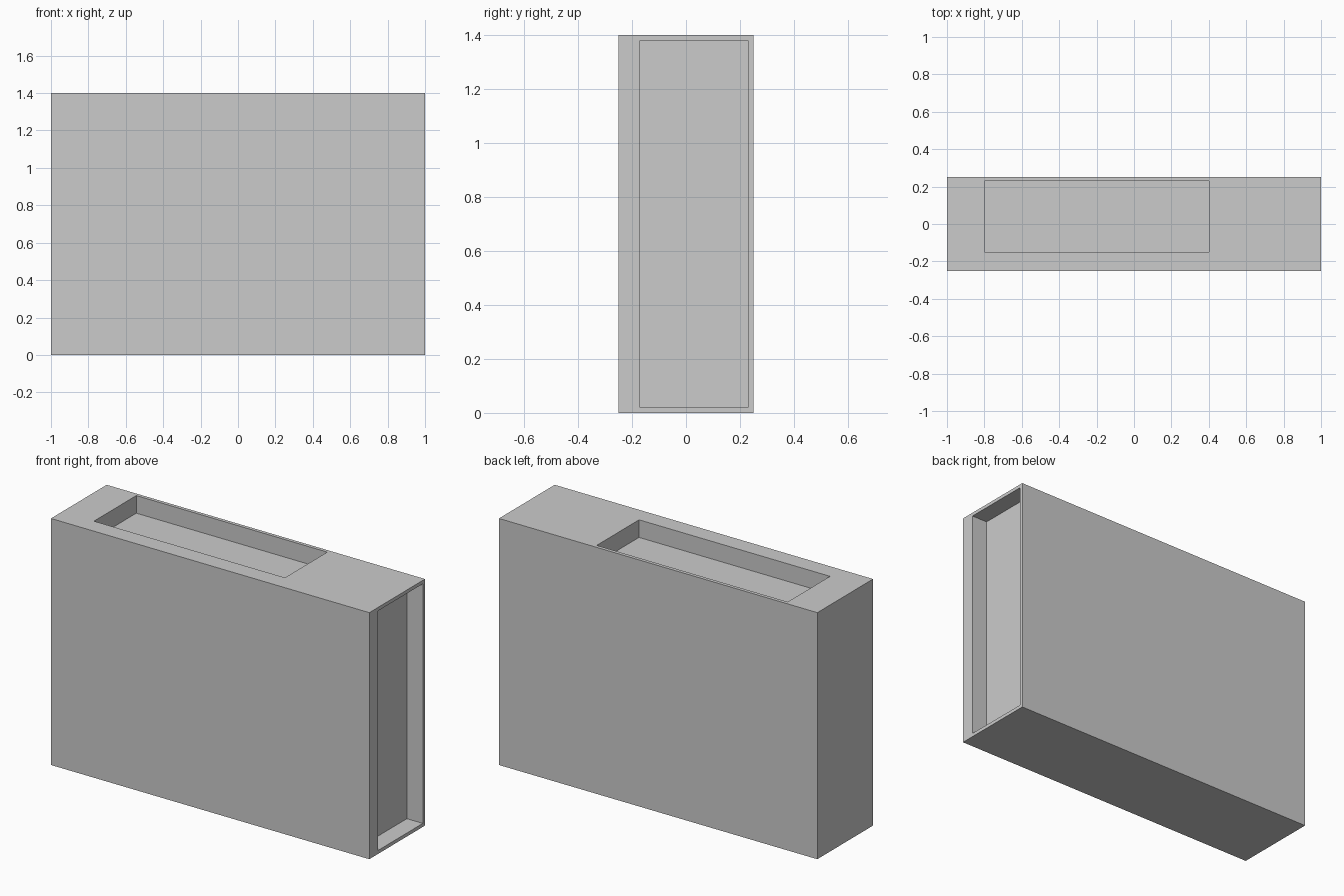
import bpy
import bmesh

cube = bpy.data.objects.get("Cube")
if cube:
    bpy.data.objects.remove(cube, do_unlink=True)

GREY = (0.6, 0.6, 0.6, 1.0)
grey = bpy.data.materials.new("plain grey")
grey.use_nodes = True
grey.diffuse_color = GREY
grey.node_tree.nodes["Principled BSDF"].inputs["Base Color"].default_value = GREY


def box(name, low, high):
    """Box between two opposite corners."""
    bm = bmesh.new()
    bmesh.ops.create_cube(bm, size=1)
    for v in bm.verts:
        v.co = [h if c > 0 else l for c, l, h in zip(v.co, low, high)]
    mesh = bpy.data.meshes.new(name)
    bm.to_mesh(mesh)
    bm.free()
    mesh.materials.append(grey)
    obj = bpy.data.objects.new(name, mesh)
    bpy.context.collection.objects.link(obj)
    return obj


def cut(target, name, low, high):
    """Sink a rectangular recess into the target."""
    cutter = box(name, low, high)
    cutter.hide_render = True
    cutter.hide_viewport = True
    cutter.display_type = 'WIRE'
    mod = target.modifiers.new(name, 'BOOLEAN')
    mod.operation = 'DIFFERENCE'
    mod.solver = 'EXACT'
    mod.object = cutter


# Solid slab with a recess in the top and one in the +x end
DEPTH = 0.1
body = box("case_body", (-1, -0.25, 0), (1, 0.25, 1.4))
cut(body, "top_recess_cutter", (-0.8, -0.15, 1.4 - DEPTH), (0.4, 0.23, 1.5))
cut(body, "side_recess_cutter", (1 - DEPTH, -0.17, 0.02), (1.1, 0.23, 1.38))
